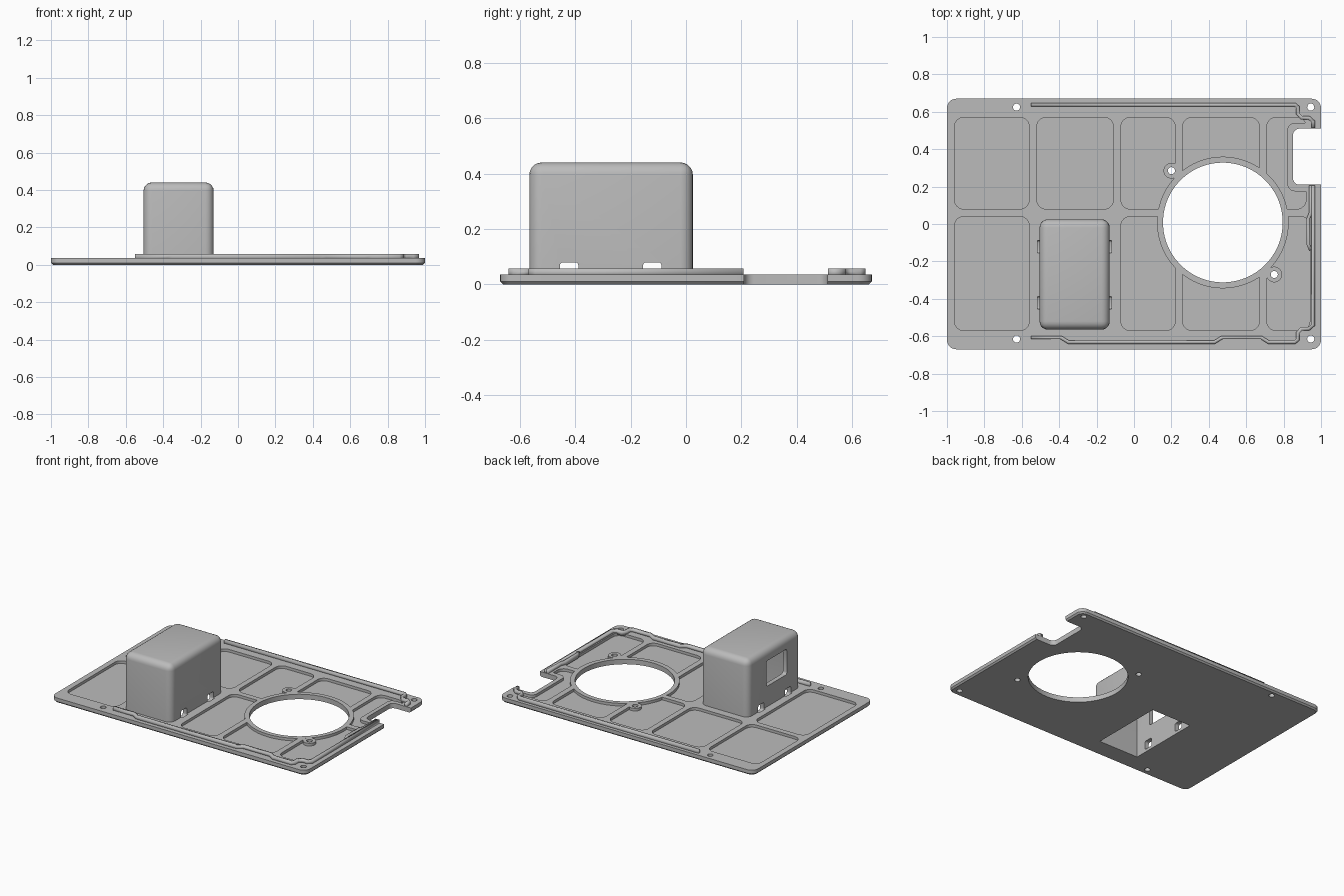
import bpy
import bmesh
from math import sin, cos, pi

old = bpy.data.objects.get("Cube")
if old:
    bpy.data.objects.remove(old)

grey = bpy.data.materials.new("plain grey")
grey.use_nodes = True
GREY = (0.5, 0.5, 0.5, 1)
grey.diffuse_color = GREY
grey.node_tree.nodes["Principled BSDF"].inputs["Base Color"].default_value = GREY

TOP = 0.035       # upper surface of the plate
FLOOR = 0.016     # floor of the pockets
RIM = 0.058       # top of the raised lips


def finish(name, bm):
    bmesh.ops.recalc_face_normals(bm, faces=bm.faces)
    mesh = bpy.data.meshes.new(name)
    bm.to_mesh(mesh)
    bm.free()
    mesh.materials.append(grey)
    obj = bpy.data.objects.new(name, mesh)
    bpy.context.collection.objects.link(obj)
    return obj


def prism(name, points, z0, z1, chamfer=0):
    bm = bmesh.new()
    base = bm.faces.new([bm.verts.new((x, y, z0)) for x, y in points])
    out = bmesh.ops.extrude_face_region(bm, geom=[base], use_keep_orig=True)
    top = [v for v in out["geom"] if isinstance(v, bmesh.types.BMVert)]
    bmesh.ops.translate(bm, verts=top, vec=(0, 0, z1 - z0))
    if chamfer:
        bmesh.ops.bevel(bm, geom=list(base.edges), offset=chamfer,
                        segments=1, affect='EDGES')
    return finish(name, bm)


def disc(x, y, r, n=32):
    return [(x + r * cos(2 * pi * i / n), y + r * sin(2 * pi * i / n)) for i in range(n)]


def rounded(x0, x1, y0, y1, r, n=6):
    pts = []
    corners = [(x1 - r, y1 - r), (x0 + r, y1 - r), (x0 + r, y0 + r), (x1 - r, y0 + r)]
    for k, (cx, cy) in enumerate(corners):
        for i in range(n + 1):
            a = (k + i / n) * pi / 2
            pts.append((cx + r * cos(a), cy + r * sin(a)))
    return pts


def block(name, xs, ys, zs, radius=0, keep=lambda e: True, segments=5):
    bm = bmesh.new()
    bmesh.ops.create_cube(bm, size=1)
    for v in bm.verts:
        v.co = [r[0] if c < 0 else r[1] for c, r in zip(v.co, (xs, ys, zs))]
    if radius:
        bmesh.ops.bevel(bm, geom=[e for e in bm.edges if keep(e)], offset=radius,
                        segments=segments, profile=0.5, affect='EDGES')
    return finish(name, bm)


def along(axis):
    return lambda e: abs((e.verts[0].co - e.verts[1].co)[axis]) > 1e-4


def combine(target, tool, operation='DIFFERENCE'):
    mod = target.modifiers.new("combine", 'BOOLEAN')
    mod.operation, mod.solver, mod.object = operation, 'EXACT', tool
    bpy.context.view_layer.objects.active = target
    bpy.ops.object.modifier_apply(modifier=mod.name)
    bpy.data.objects.remove(tool)


# Base plate with a chamfered lower edge
plate = prism("base_plate", rounded(-1, 1, -0.67, 0.67, 0.05), 0, TOP, 0.01)

# Weight-saving pockets
upper, lower = (0.08, 0.57), (-0.57, 0.04)
pockets = [(-0.96, -0.56, upper), (-0.52, -0.11, upper), (-0.07, 0.22, upper),
           (0.26, 0.67, upper), (0.71, 0.92, upper), (-0.96, -0.56, lower),
           (-0.07, 0.22, lower), (0.26, 0.67, lower), (0.71, 0.94, lower)]
for x0, x1, (y0, y1) in pockets:
    combine(plate, prism("pocket_cutter", rounded(x0, x1, y0, y1, 0.05), FLOOR, 0.1))

# Material left around the round opening, its two screws and the side notch
RING = (0.475, 0.008)
SCREWS = [(0.2, 0.285), (0.75, -0.27)]
low = FLOOR - 0.006
combine(plate, prism("ring_rim", disc(*RING, 0.352, 96), low, TOP), 'UNION')
for x, y in SCREWS:
    combine(plate, prism("screw_boss", disc(x, y, 0.042), low, TOP), 'UNION')
combine(plate, prism("notch_rim", rounded(0.82, 0.98, 0.175, 0.54, 0.04), low, TOP), 'UNION')

# Raised hollow housing
combine(plate, block("housing", (-0.505, -0.13), (-0.565, 0.025), (0.01, 0.44), 0.045,
                     lambda e: max(v.co.z for v in e.verts) > 0.1), 'UNION')
combine(plate, block("housing_hollow", (-0.473, -0.162), (-0.533, -0.007), (-0.1, 0.41),
                     0.015, lambda e: min(v.co.z for v in e.verts) > 0.1, 3))
combine(plate, block("window_cutter", (-0.6, -0.4), (-0.41, -0.18), (0.18, 0.36),
                     0.015, along(0), 3))
for y in (-0.455, -0.155):
    combine(plate, block("slot_cutter", (-0.515, -0.12), (y, y + 0.067), (0.02, 0.08),
                         0.012, along(0), 3))

# Through openings
combine(plate, prism("ring_cutter", disc(*RING, 0.32, 96), -0.1, 0.1))
combine(plate, prism("notch_cutter", rounded(0.85, 1.2, 0.21, 0.51, 0.035), -0.1, 0.1))
HOLES = SCREWS + [(x, y) for x in (-0.628, 0.945) for y in (-0.615, 0.625)]
for x, y in HOLES:
    combine(plate, prism("screw_hole_cutter", disc(x, y, 0.019, 20), -0.1, 0.1))


# Raised lips following the edge
def lip(name, path, width=0.018):
    bm = bmesh.new()
    rows = [[bm.verts.new((x, y, z)) for z in (TOP - 0.008, RIM)] for x, y in path]
    for a, b in zip(rows, rows[1:]):
        bm.faces.new((a[0], b[0], b[1], a[1]))
    obj = finish(name, bm)
    mod = obj.modifiers.new("thickness", 'SOLIDIFY')
    mod.thickness, mod.offset, mod.use_even_offset = width, 0, True
    return obj


lips = [
    lip("back_lip", [(-0.55, 0.638), (0.86, 0.638), (0.876, 0.625), (0.876, 0.59),
                     (0.895, 0.568), (0.935, 0.568), (0.958, 0.548), (0.958, 0.512)]),
    lip("front_lip", [(-0.55, -0.607), (-0.39, -0.607), (-0.35, -0.632), (0.43, -0.632),
                      (0.47, -0.607), (0.68, -0.607), (0.72, -0.632), (0.86, -0.632),
                      (0.876, -0.618), (0.876, -0.582), (0.895, -0.56), (0.935, -0.56),
                      (0.958, -0.54), (0.958, 0.207)]),
    lip("side_lip_step", [(0.945, -0.14), (0.932, -0.11), (0.932, 0.03), (0.945, 0.06),
                          (0.945, 0.207)]),
]

for obj in [plate] + lips:
    bpy.ops.object.select_all(action='DESELECT')
    obj.select_set(True)
    bpy.context.view_layer.objects.active = obj
    bpy.ops.object.shade_smooth_by_angle(angle=0.6)
